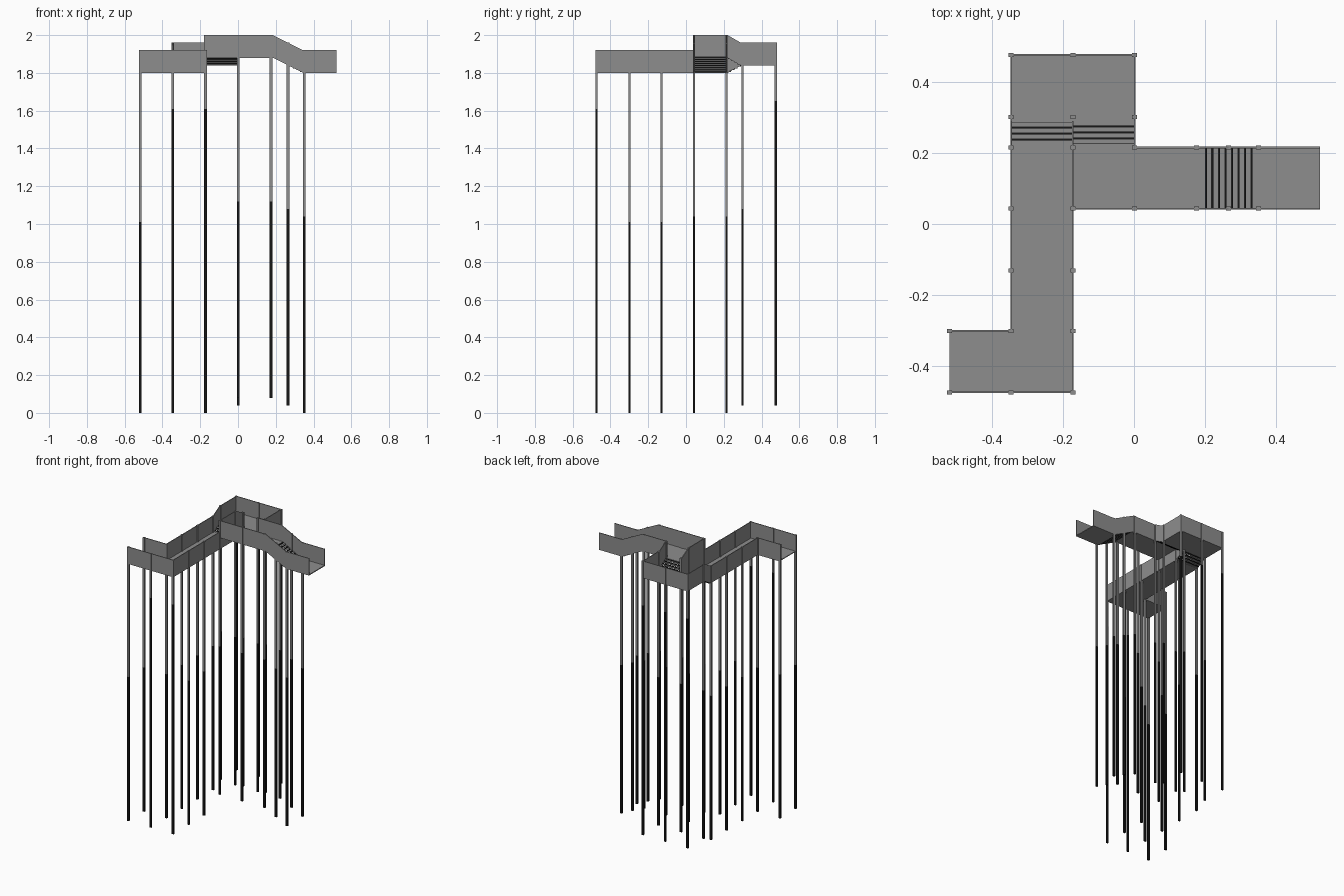
import bpy, bmesh
from mathutils import Vector

cube = bpy.data.objects.get("Cube")
if cube:
    bpy.data.objects.remove(cube)


def material(name, value):
    m = bpy.data.materials.new(name)
    m.use_nodes = True
    color = (value, value, value, 1)
    m.diffuse_color = color
    m.node_tree.nodes["Principled BSDF"].inputs["Base Color"].default_value = color
    return m


GREY = material("steel grey", 0.27)
BLACK = material("near black", 0.008)

LOW, MID, HIGH = 1.80, 1.84, 1.88      # floor levels
RAIL = 0.12                            # parapet height
X0, X1, X2, X3, X4 = -0.518, -0.345, -0.172, 0.002, 0.522
Y0, Y1, Y2, Y3, Y4, Y5 = -0.473, -0.30, 0.043, 0.215, 0.30, 0.475


def finish(bm, name):
    bmesh.ops.recalc_face_normals(bm, faces=bm.faces)
    mesh = bpy.data.meshes.new(name)
    bm.to_mesh(mesh)
    bm.free()
    mesh.materials.append(GREY)
    mesh.materials.append(BLACK)
    ob = bpy.data.objects.new(name, mesh)
    bpy.context.collection.objects.link(ob)
    return ob


def prism(bm, base, offset, mat=0):
    """Closed solid swept from a polygon along an offset."""
    a = [bm.verts.new(p) for p in base]
    b = [bm.verts.new(Vector(p) + Vector(offset)) for p in base]
    n = len(a)
    faces = [bm.faces.new(a[::-1]), bm.faces.new(b)]
    faces += [bm.faces.new((a[i], a[(i + 1) % n], b[(i + 1) % n], b[i])) for i in range(n)]
    for f in faces:
        f.material_index = mat


def box(bm, x0, x1, y0, y1, z0, z1, mat=0):
    prism(bm, [(x0, y0, z0), (x1, y0, z0), (x1, y1, z0), (x0, y1, z0)], (0, 0, z1 - z0), mat)


def floor(name, z, outline):
    bm = bmesh.new()
    prism(bm, [(x, y, z) for x, y in outline], (0, 0, 0.006))
    finish(bm, name)


def rect(x0, x1, y0, y1):
    return [(x0, y0), (x1, y0), (x1, y1), (x0, y1)]


def parapet(name, path, t=0.005):
    """Thin upright panels along a path of (x, y, floor level)."""
    bm = bmesh.new()
    for p, q in zip(path, path[1:]):
        p, q = Vector(p), Vector(q)
        side = Vector((p.y - q.y, q.x - p.x, 0)).normalized() * t
        up = Vector((0, 0, RAIL))
        prism(bm, [v - side / 2 for v in (p, q, q + up, p + up)], side)
    finish(bm, name)


def stairs(name, axis, start, end, across, z_top, z_low, count):
    """Grey treads with dark risers, running down from start to end."""
    bm = bmesh.new()
    run, rise = (end - start) / count, (z_top - z_low) / count

    def part(u0, u1, z0, z1, mat):
        u = sorted((u0, u1))
        spans = (*u, *across) if axis == "x" else (*across, *u)
        box(bm, *spans, z0, z1, mat)

    for i in range(count):
        u, z = start + i * run, z_top - i * rise
        part(u, u + run * 0.25, z - rise, z - 0.002, 1)
        part(u + run * 0.25, u + run, z - rise, z - rise + 0.003, 0)
    finish(bm, name)


# Walkway floors
floor("lower_walkway_floor", LOW, [(X0, Y0), (X2, Y0), (X2, 0.225), (X1, 0.225), (X1, Y1), (X0, Y1)])
floor("landing_floor", MID, rect(X1, X3, 0.285, Y5))
floor("upper_walkway_floor", HIGH, [(X2, Y2), (0.2, Y2), (0.2, Y3), (X3, Y3), (X3, 0.225), (X2, 0.225)])
floor("end_walkway_floor", LOW, rect(0.345, X4, Y2, Y3))

# Stair flights
stairs("lower_stairs", "y", 0.29, 0.222, (X1, X2), MID + 0.005, LOW + 0.004, 4)
stairs("upper_stairs", "y", 0.222, 0.29, (X2, X3), HIGH + 0.005, MID + 0.004, 4)
stairs("end_stairs", "x", 0.2, 0.347, (Y2, Y3), HIGH + 0.005, LOW + 0.004, 8)

# Parapet walls
parapet("lower_outer_parapet", [(X0, Y0, LOW), (X2, Y0, LOW), (X2, Y3, LOW), (X2, 0.29, MID)])
parapet("lower_and_landing_parapet", [
    (X0, Y1, LOW), (X1, Y1, LOW), (X1, 0.22, LOW), (X1, 0.29, MID), (X1, Y5, MID),
    (X3, Y5, MID), (X3, 0.29, MID), (X3, 0.22, HIGH), (X3, Y3, HIGH),
    (0.185, Y3, HIGH), (0.345, Y3, LOW), (X4, Y3, LOW)])
parapet("upper_parapet", [
    (X2, 0.29, MID), (X2, 0.22, HIGH), (X2, Y2, HIGH),
    (0.185, Y2, HIGH), (0.345, Y2, LOW), (X4, Y2, LOW)])


# Support posts, grey above and dark below
def post(x, y, level, dark, w=0.007):
    bm = bmesh.new()
    base = level - LOW
    box(bm, x - w, x + w, y - w * 0.8, y + w * 0.8, base, base + dark, 1)
    box(bm, x - w, x + w, y - w * 0.8, y + w * 0.8, base + dark, level + RAIL)
    finish(bm, "support_post")


for x, y in [(X0, Y0), (X0, Y1), (X1, Y1), (X2, Y1), (X1, -0.13), (X2, -0.13), (X1, Y2), (X1, Y3)]:
    post(x, y, LOW, 1.01)
for x in (X1, X2):
    post(x, Y0, LOW, 1.61)
for x in (X1, X2, X3):
    post(x, Y4, MID, 1.04)
    post(x, Y5, MID, 1.61)
for y in (Y2, Y3):
    for x, level in ((X2, HIGH), (X3, HIGH), (0.175, HIGH), (0.265, MID), (0.35, LOW)):
        post(x, y, level, 1.04)
